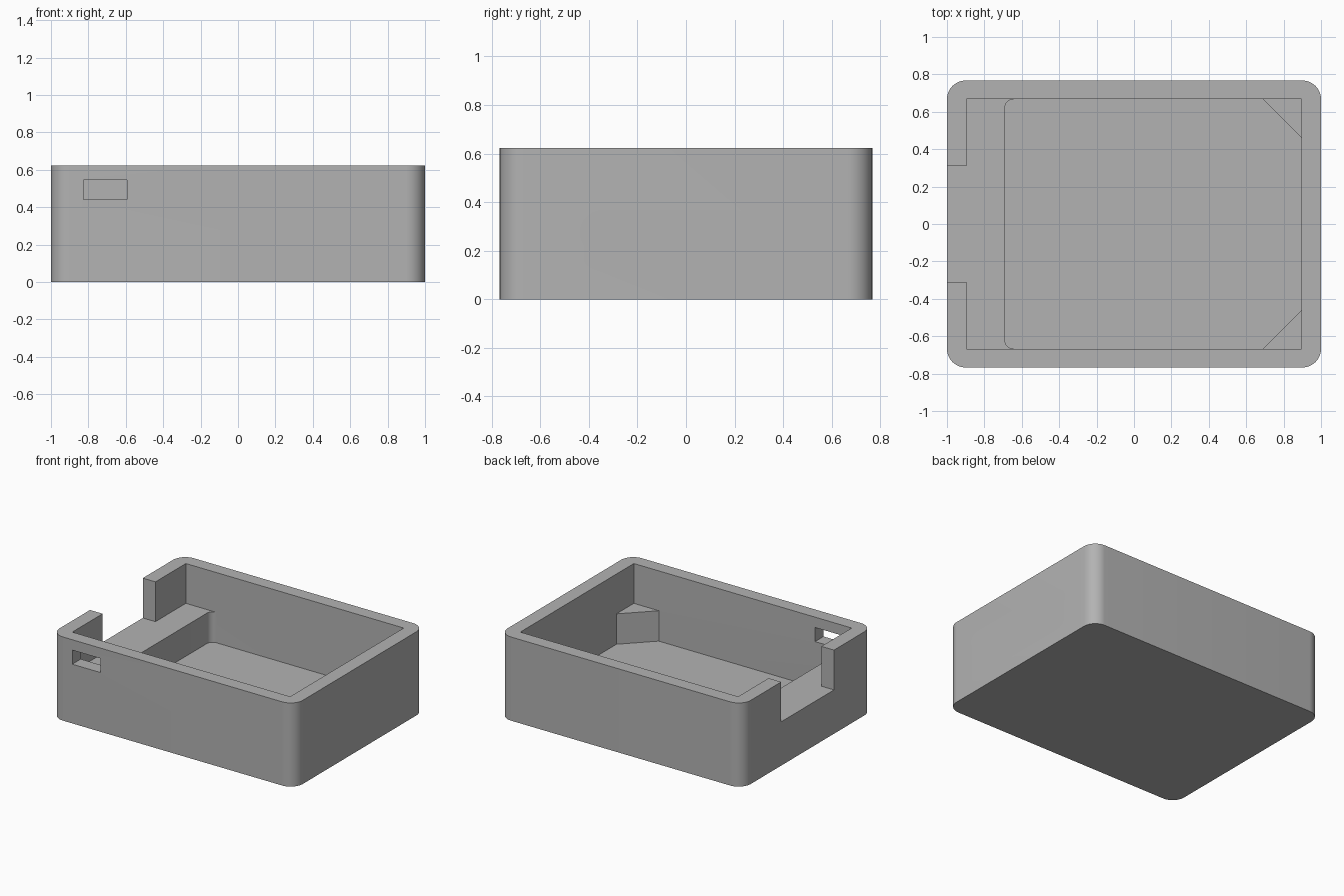
import bpy
import bmesh
from math import cos, sin, pi, radians
from mathutils import Matrix, Vector

if "Cube" in bpy.data.objects:
    bpy.data.objects.remove(bpy.data.objects["Cube"], do_unlink=True)

HALF_X, HALF_Y, HEIGHT, WALL = 1.0, 0.767, 0.622, 0.1
IN_X, IN_Y = 0.896, HALF_Y - WALL      # inner faces of the walls
FLOOR, LEDGE = 0.1, 0.326              # pocket floor, ledge height
NOTCH_Y = 0.31

plastic = bpy.data.materials.new("grey plastic")
plastic.use_nodes = True
GREY = (0.45, 0.45, 0.45, 1)
plastic.diffuse_color = GREY
plastic.node_tree.nodes["Principled BSDF"].inputs["Base Color"].default_value = GREY


def arc(cx, cy, r, start, steps=12, sweep=pi / 2):
    """Points on an arc, counter-clockwise."""
    return [(cx + r * cos(start + sweep * i / steps),
             cy + r * sin(start + sweep * i / steps)) for i in range(steps + 1)]


def prism(name, outline, low, high, axis="Z"):
    """Extrude a closed outline along z, x (outline in y, z) or y (outline in z, x)."""
    turn = {"Z": ((1, 0, 0), (0, 1, 0), (0, 0, 1)),
            "X": ((0, 0, 1), (1, 0, 0), (0, 1, 0)),
            "Y": ((0, 1, 0), (0, 0, 1), (1, 0, 0))}[axis]
    bm = bmesh.new()
    base = bm.faces.new([bm.verts.new((a, b, low)) for a, b in outline])
    out = bmesh.ops.extrude_face_region(bm, geom=[base])
    top = [v for v in out["geom"] if isinstance(v, bmesh.types.BMVert)]
    bmesh.ops.translate(bm, verts=top, vec=Vector((0, 0, high - low)))
    bm.transform(Matrix(turn).to_4x4())
    bmesh.ops.recalc_face_normals(bm, faces=bm.faces)
    mesh = bpy.data.meshes.new(name)
    bm.to_mesh(mesh)
    bm.free()
    mesh.materials.append(plastic)
    obj = bpy.data.objects.new(name, mesh)
    bpy.context.collection.objects.link(obj)
    return obj


# Outer block with rounded upright corners
R = 0.1
rounded = []
for k, (sx, sy) in enumerate(((1, 1), (-1, 1), (-1, -1), (1, -1))):
    rounded += arc(sx * (HALF_X - R), sy * (HALF_Y - R), R, k * pi / 2)
case = prism("case_body", rounded, 0, HEIGHT)

# Upper opening, including the notch through one end wall
upper = [(IN_X, -IN_Y), (IN_X, IN_Y), (-IN_X, IN_Y), (-IN_X, NOTCH_Y),
         (-1.1, NOTCH_Y), (-1.1, -NOTCH_Y), (-IN_X, -NOTCH_Y), (-IN_X, -IN_Y)]

# Lower pocket: filleted beside the ledge, chamfered at the far corners
CH, F, STEP = 0.205, 0.045, -0.69
lower = [(IN_X - CH, -IN_Y), (IN_X, CH - IN_Y), (IN_X, IN_Y - CH), (IN_X - CH, IN_Y)]
lower += arc(STEP + F, IN_Y - F, F, pi / 2, 6)
lower += arc(STEP + F, F - IN_Y, F, pi, 6)

# Long cable slot with round ends, in the other end wall
SR, SZ, SY = 0.104, 0.233, 0.306
slot = arc(SY, SZ, SR, -pi / 2, 20, pi) + arc(-SY, SZ, SR, pi / 2, 20, pi)

# Small port window in the front wall
window = [(0.44, -0.826), (0.545, -0.826), (0.545, -0.594), (0.44, -0.594)]

cutters = [prism("upper_cutter", upper, LEDGE, 0.8),
           prism("pocket_cutter", lower, FLOOR, 0.45),
           prism("slot_cutter", slot, 0.8, 1.1, "X"),
           prism("window_cutter", window, -0.85, -0.6, "Y")]

bpy.ops.object.select_all(action="DESELECT")
bpy.context.view_layer.objects.active = case
case.select_set(True)
for cutter in cutters:
    mod = case.modifiers.new(cutter.name, "BOOLEAN")
    mod.operation, mod.solver, mod.object = "DIFFERENCE", "EXACT", cutter
    bpy.ops.object.modifier_apply(modifier=mod.name)
    bpy.data.objects.remove(cutter, do_unlink=True)

bpy.ops.object.shade_smooth_by_angle(angle=radians(30))
